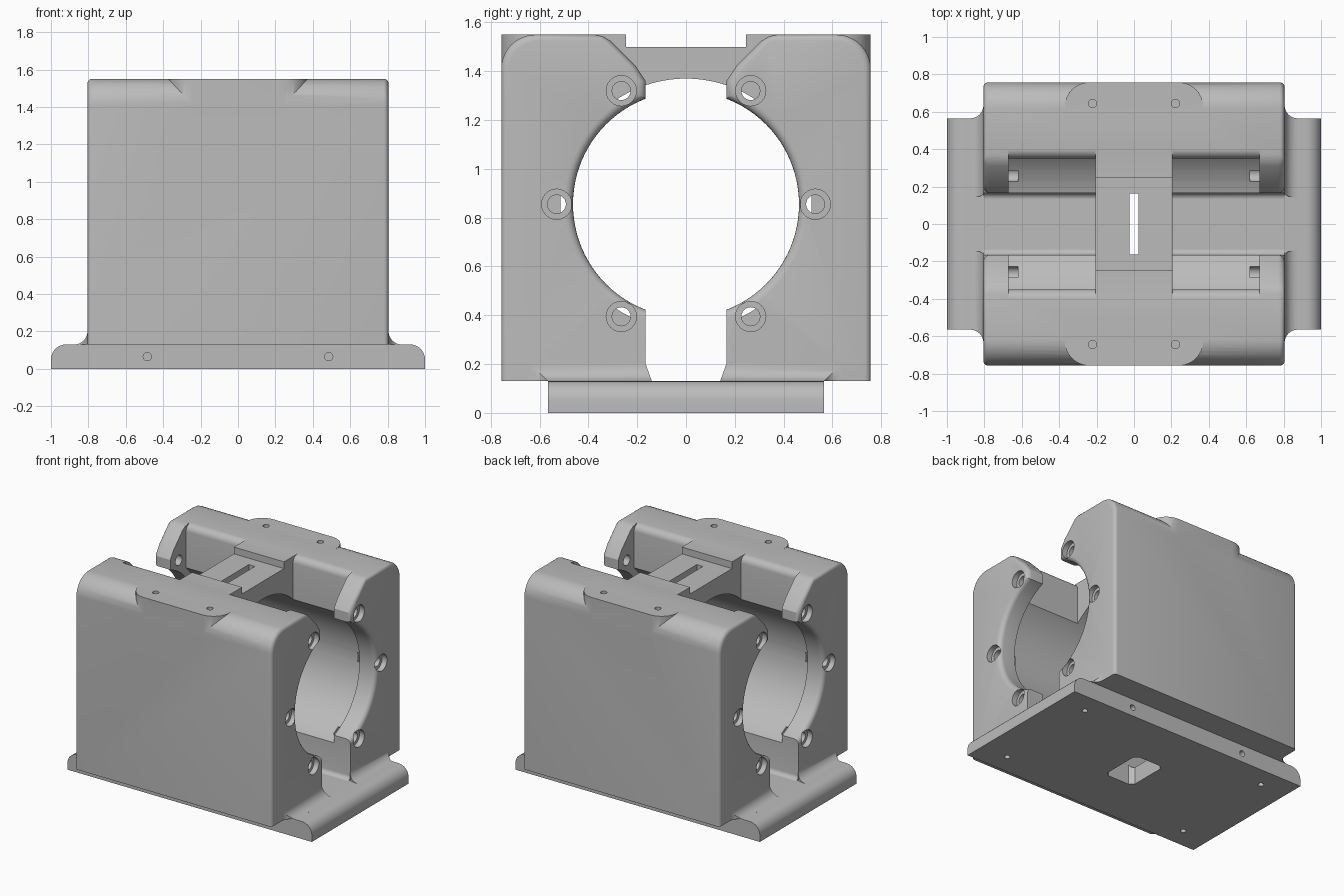
import bpy, bmesh
from math import sin, cos, pi, radians

if "Cube" in bpy.data.objects:
    bpy.data.objects.remove(bpy.data.objects["Cube"])

grey = bpy.data.materials.new("plain_grey")
grey.use_nodes = True
grey.diffuse_color = (0.5, 0.5, 0.5, 1)
grey.node_tree.nodes["Principled BSDF"].inputs["Base Color"].default_value = (0.5, 0.5, 0.5, 1)

BODY_X, BODY_Y, TOP = 0.805, 0.757, 1.55
FLOOR, BORE_Z = 0.13, 0.855


def add(name, bm):
    bmesh.ops.recalc_face_normals(bm, faces=bm.faces)
    mesh = bpy.data.meshes.new(name)
    bm.to_mesh(mesh)
    bm.free()
    mesh.materials.append(grey)
    ob = bpy.data.objects.new(name, mesh)
    bpy.context.collection.objects.link(ob)
    return ob


def loft(name, rings):
    """Skin a row of equal-length closed rings and cap both ends."""
    bm = bmesh.new()
    rows = [[bm.verts.new(p) for p in ring] for ring in rings]
    n = len(rows[0])
    for a, b in zip(rows, rows[1:]):
        for i in range(n):
            j = (i + 1) % n
            bm.faces.new((a[i], a[j], b[j], b[i]))
    bm.faces.new(rows[0])
    bm.faces.new(rows[-1])
    return add(name, bm)


def arc(cx, cy, r, a0, a1, n=8):
    return [(cx + r * cos(radians(a0 + (a1 - a0) * i / n)),
             cy + r * sin(radians(a0 + (a1 - a0) * i / n))) for i in range(n + 1)]


def both(half):
    """Close a half outline with its mirror image across the first axis."""
    return half + [(-a, b) for a, b in reversed(half)]


def along_x(name, outline, x0, x1):
    return loft(name, [[(x, y, z) for y, z in outline] for x in (x0, x1)])


def along_y(name, outline, y0, y1):
    return loft(name, [[(x, y, z) for x, z in outline] for y in (y0, y1)])


def along_z(name, outline, z0, z1):
    return loft(name, [[(x, y, z) for x, y in outline] for z in (z0, z1)])


def turned_x(name, profile, y, z, n):
    return loft(name, [[(x, y + r * cos(2 * pi * i / n), z + r * sin(2 * pi * i / n))
                        for i in range(n)] for x, r in profile])


def combine(ob, tool, operation="DIFFERENCE"):
    mod = ob.modifiers.new("combine", "BOOLEAN")
    mod.operation = operation
    mod.solver = "EXACT"
    mod.object = tool
    bpy.context.view_layer.objects.active = ob
    bpy.ops.object.modifier_apply(modifier=mod.name)
    bpy.data.objects.remove(tool)


def smooth(ob):
    bpy.ops.object.select_all(action="DESELECT")
    ob.select_set(True)
    bpy.context.view_layer.objects.active = ob
    bpy.ops.object.shade_smooth_by_angle(angle=radians(30))


# Body block with rounded top edges and softened ends
outline = both([(BODY_Y, FLOOR)] + arc(BODY_Y - 0.14, TOP - 0.14, 0.14, 0, 90, 10))
R = 0.025
rounding = [(BODY_X - R + R * sin(t * pi / 8), R - R * cos(t * pi / 8)) for t in range(5)]
stations = [(-x, d) for x, d in reversed(rounding)] + rounding
rings = []
for x, d in stations:
    rings.append([(x, y * (1 - d / BODY_Y),
                   FLOOR + (z - FLOOR) * (1 - d / (TOP - FLOOR))) for y, z in outline])
body = loft("body", rings)

# Flat mounting pads filling the rounded top edge
for s in (1, -1):
    pad = [(x, s * y) for x, y in both([(0.37, 0.5)] + arc(0.24, BODY_Y - 0.13, 0.13, 0, 90))]
    combine(body, along_z("pad", pad, 1.38, TOP), "UNION")

# Main bore: wide chamber, narrower lips, rounded mouths
F = 0.035
mouth = [(0.67, 0.515), (0.67, 0.463)] + [
    (BODY_X - F + F * sin(t * pi / 10), 0.463 + F - F * cos(t * pi / 10)) for t in range(6)]
mouth.append((0.9, 0.463 + F))
bore = [(-x, r) for x, r in reversed(mouth)] + mouth
combine(body, turned_x("bore_cutter", bore, 0, BORE_Z, 96))

# Slot below the bore, with filleted foot
slot = both([(0.135, 0.1)] + arc(0.135, FLOOR + 0.03, 0.03, -90, 0, 5) + [(0.165, 0.6)])
combine(body, along_x("slot_cutter", slot, -1, 1))

# Top openings each side of the bridge
wide = both([(0.35, 1.0)] + arc(0.40, TOP - 0.05, 0.05, 180, 90, 6) + [(0.40, 1.7)])
funnel = [(0.165, 1.1), (0.165, 1.36), (0.205, 1.42), (0.31, 1.525),
          (0.34, 1.543), (0.38, 1.552), (0.38, 1.7)]
for s in (1, -1):
    combine(body, along_x("opening_cutter", wide, s * 0.205, s * 0.67))
    steps = [(0.6, 0)] + [(BODY_X - F + F * sin(t * pi / 10), F - F * cos(t * pi / 10))
                          for t in range(6)] + [(0.9, F)]
    combine(body, loft("lip_cutter", [[(s * x, y, z) for y, z in
                                       both([(y + d, z) for y, z in funnel])]
                                      for x, d in steps]))

# Recess and narrow window in the bridge
combine(body, along_x("recess_cutter", both([(0.245, 1.5), (0.245, 1.7)]), -0.206, 0.206))
combine(body, along_z("window_cutter", both([(0.025, -0.162), (0.025, 0.162)]), 1.2, 1.7))

# Stepped screw holes around the bore
step = [(0.62, 0.038), (0.765, 0.038), (0.765, 0.062), (0.9, 0.062)]
for s in (1, -1):
    for side in (1, -1):
        for y, z in ((0.265, 1.32), (0.53, BORE_Z), (0.265, 0.395)):
            combine(body, turned_x("hole_cutter", [(s * x, r) for x, r in step], side * y, z, 24))

# Small holes in the pads
for x in (0.222, -0.222):
    for y in (0.645, -0.645):
        combine(body, along_z("hole_cutter", arc(x, y, 0.022, 0, 345, 23), 1.4, 1.7))

# Base plate with rounded upper ends
plate = along_y("base_plate", both([(1, 0)] + arc(0.92, FLOOR - 0.08, 0.08, 0, 90)),
                -0.565, 0.565)

# Central pocket with clipped corners
pocket = both([(0.09, -0.163), (0.12, -0.135), (0.12, 0.135), (0.09, 0.163)])
for ob in (body, plate):
    combine(ob, along_z("pocket_cutter", pocket, -0.1, 0.2))

# Screw holes under and along the plate
for s in (1, -1):
    for t in (1, -1):
        combine(plate, along_z("hole_cutter", arc(s * 0.78, t * 0.41, 0.02, 0, 345, 23), -0.1, 0.08))
        combine(plate, along_y("hole_cutter", arc(s * 0.485, 0.065, 0.022, 0, 345, 23),
                               t * 0.45, t * 0.7))
smooth(body)
smooth(plate)

# Concave fillets joining the body ends to the plate
for s, side in ((1, "left"), (-1, "right")):
    for t, end in ((1, "back"), (-1, "front")):
        rings = []
        for x, z in [(0.77, 0.2)] + arc(0.875, 0.2, 0.07, 180, 268, 8):
            h = z - FLOOR
            y0, y1 = 0.14 + h * 0.36, 0.565 + h
            rings.append([(s * x, t * y, w) for y, w in
                          ((y0, FLOOR), (y0, z), (y1, z), (y1, FLOOR))])
        smooth(loft(f"{end}_{side}_fillet", rings))
